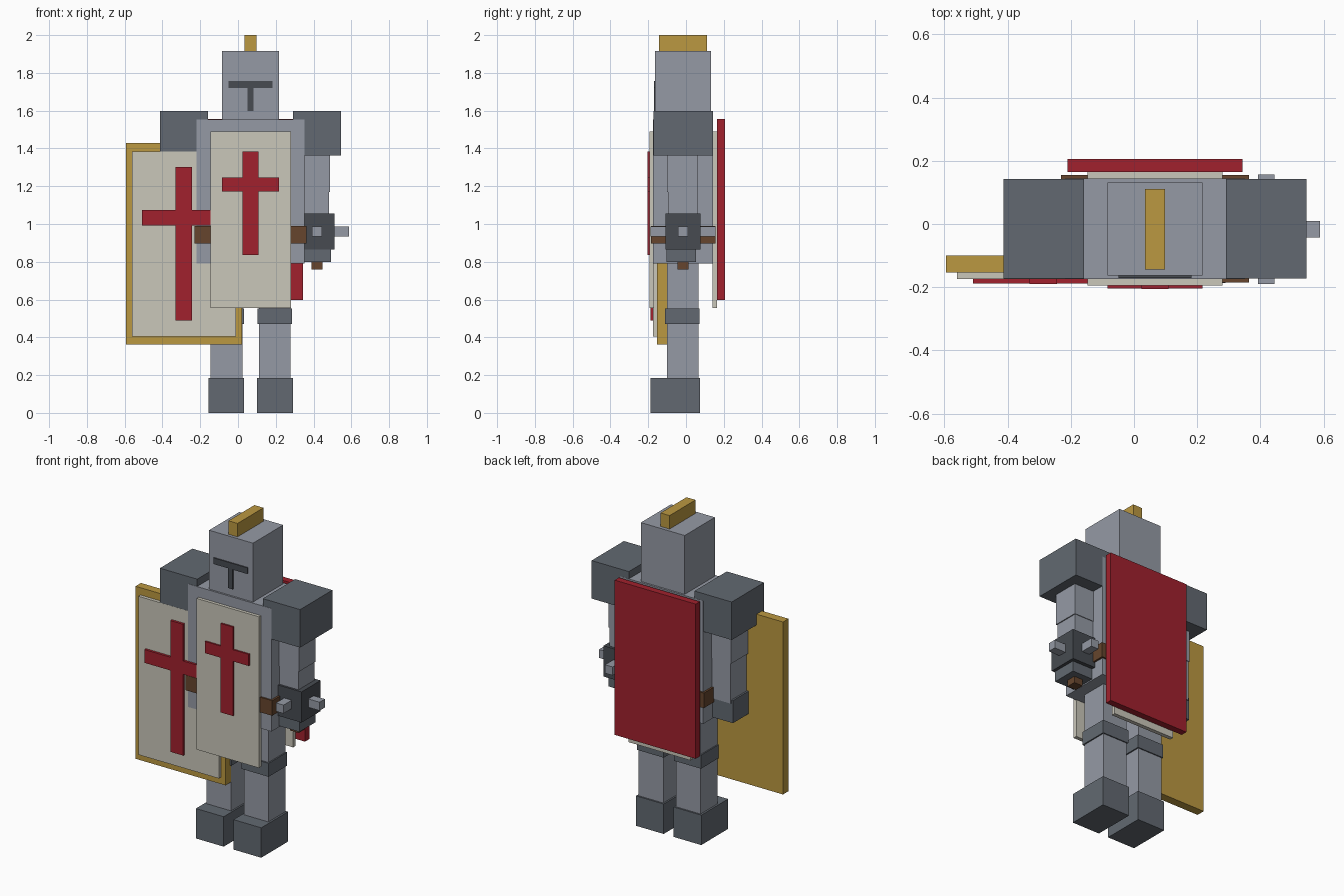
import bpy

if "Cube" in bpy.data.objects:
    bpy.data.objects.remove(bpy.data.objects["Cube"])


def srgb(h):
    vals = [int(h[i:i + 2], 16) / 255 for i in (0, 2, 4)]
    return tuple(v / 12.92 if v <= 0.04045 else ((v + 0.055) / 1.055) ** 2.4
                 for v in vals) + (1.0,)


def material(name, h):
    m = bpy.data.materials.new(name)
    m.diffuse_color = srgb(h)
    m.use_nodes = True
    m.node_tree.nodes["Principled BSDF"].inputs["Base Color"].default_value = m.diffuse_color
    return m


STEEL = material("steel", "959AA5")
SLATE = material("slate_plate", "626971")
CLOTH = material("cream_cloth", "CAC7BA")
RED = material("red_cloth", "A1212D")
GOLD = material("gold", "BB9841")
LEATHER = material("brown_leather", "66452D")
IRON = material("dark_iron", "474B51")
CX = 0.0665  # centre line of the body


def box(name, mat, x, y, z):
    """Axis-aligned box from (min, max) ranges."""
    bpy.ops.mesh.primitive_cube_add(
        size=1, location=[(a + b) / 2 for a, b in (x, y, z)])
    ob = bpy.context.object
    ob.name = name
    ob.scale = [b - a for a, b in (x, y, z)]
    bpy.ops.object.transform_apply(location=False, rotation=False, scale=True)
    ob.data.materials.append(mat)
    return ob


def around(c, half):
    return (c - half, c + half)


def pair(name, mat, x, y, z):
    """Box on one side plus its mirror across the body centre line."""
    box(name + "_left", mat, x, y, z)
    box(name + "_right", mat, (2 * CX - x[1], 2 * CX - x[0]), y, z)


# legs and feet
pair("boot", SLATE, (0.10, 0.29), (-0.187, 0.075), (0, 0.185))
pair("leg", STEEL, (0.11, 0.278), (-0.10, 0.065), (0.185, 0.80))
pair("knee_guard", SLATE, (0.102, 0.286), (-0.11, 0.072), (0.47, 0.553))

# torso, belt and surcoat
box("torso", STEEL, around(CX, 0.285), (-0.1745, 0.144), (0.792, 1.553))
box("belt", LEATHER, around(CX, 0.297), (-0.185, 0.155), (0.897, 0.99))
for side, y in (("front", (-0.194, -0.17)), ("back", (0.14, 0.165))):
    box("surcoat_" + side, CLOTH, around(CX, 0.213), y, (0.555, 1.49))
box("surcoat_cross_upright", RED, around(CX, 0.042), (-0.205, -0.19), (0.835, 1.385))
box("surcoat_cross_bar", RED, around(CX, 0.15), (-0.2045, -0.19), (1.173, 1.245))
box("cape", RED, around(CX, 0.277), (0.165, 0.206), (0.598, 1.555))

# arms
pair("pauldron", SLATE, (0.291, 0.546), (-0.173, 0.143), (1.363, 1.598))
pair("upper_arm", STEEL, (0.335, 0.487), (-0.10, 0.064), (1.17, 1.40))
pair("forearm", STEEL, (0.342, 0.481), (-0.096, 0.06), (0.92, 1.172))
pair("gauntlet", SLATE, (0.344, 0.492), (-0.102, 0.054), (0.80, 0.94))

# helmet with visor slit and crest
box("helmet", STEEL, around(CX, 0.15), (-0.163, 0.132), (1.55, 1.917))
box("visor_slit", IRON, around(CX, 0.116), (-0.17, -0.162), (1.72, 1.758))
box("visor_breath", IRON, around(CX, 0.016), (-0.17, -0.162), (1.598, 1.722))
box("crest", GOLD, around(CX, 0.031), (-0.144, 0.11), (1.91, 2.0))

# shield
box("shield_rim", GOLD, (-0.594, 0.022), (-0.153, -0.10), (0.363, 1.43))
box("shield_panel", CLOTH, (-0.56, -0.01), (-0.1735, -0.152), (0.405, 1.385))
box("shield_cross_upright", RED, around(-0.287, 0.044), (-0.189, -0.17), (0.49, 1.302))
box("shield_cross_bar", RED, around(-0.287, 0.222), (-0.1885, -0.17), (0.993, 1.075))

# mace
MX, MY, MZ = 0.418, -0.016, 0.96
box("mace_handle", LEATHER, around(MX, 0.03), around(MY, 0.03), (0.76, 0.90))
box("mace_head", IRON, around(MX, 0.093), around(MY, 0.093), around(MZ, 0.095))
box("mace_spike_side", STEEL, around(MX, 0.17), around(MY, 0.026), around(MZ, 0.026))
box("mace_spike_front", STEEL, around(MX, 0.026), around(MY, 0.173), around(MZ, 0.026))
